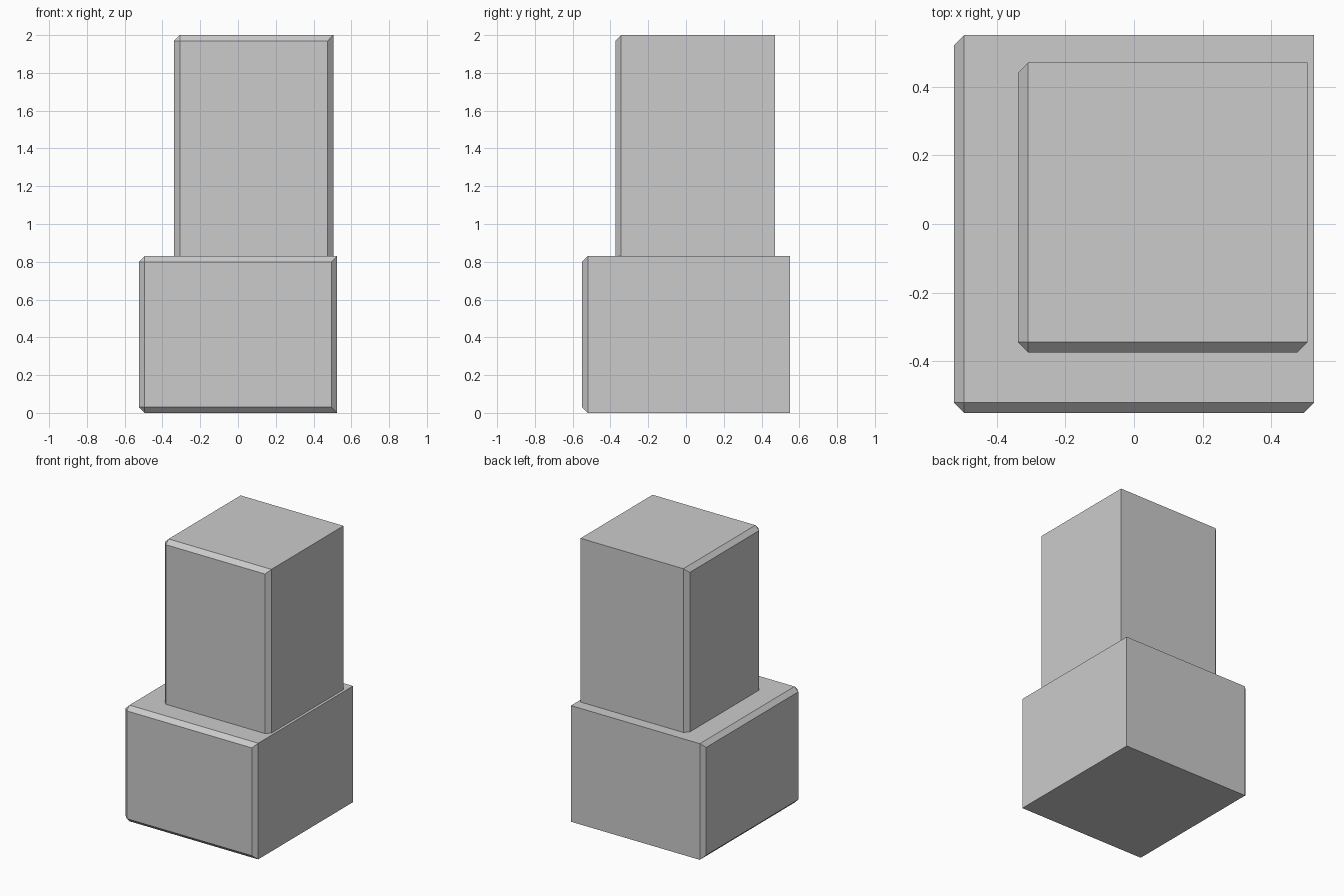
import bpy, bmesh
from mathutils import Vector

if "Cube" in bpy.data.objects:
    bpy.data.objects.remove(bpy.data.objects["Cube"])


def block(name, lo, hi, chamfer=0.03):
    """Box whose front (-y) and left (-x) faces have chamfered borders."""
    lo, hi = Vector(lo), Vector(hi)
    size, mid = hi - lo, (lo + hi) / 2
    bm = bmesh.new()
    bmesh.ops.create_cube(bm, size=1)
    for v in bm.verts:
        v.co = Vector(a * b for a, b in zip(v.co, size)) + mid
    bm.normal_update()
    edges = {e for f in bm.faces if f.normal.x < -0.5 or f.normal.y < -0.5
             for e in f.edges}
    bmesh.ops.bevel(bm, geom=list(edges), offset=chamfer,
                    offset_type='OFFSET', segments=1, affect='EDGES')
    mesh = bpy.data.meshes.new(name)
    bm.to_mesh(mesh)
    bm.free()
    obj = bpy.data.objects.new(name, mesh)
    bpy.context.collection.objects.link(obj)
    return obj


# Wide lower block
block("base_block", (-0.524, -0.55, 0), (0.524, 0.55, 0.83))
# Tall upper block, sunk so its bottom chamfer is hidden in the base
block("upper_block", (-0.338, -0.374, 0.79), (0.505, 0.47, 2.0))
